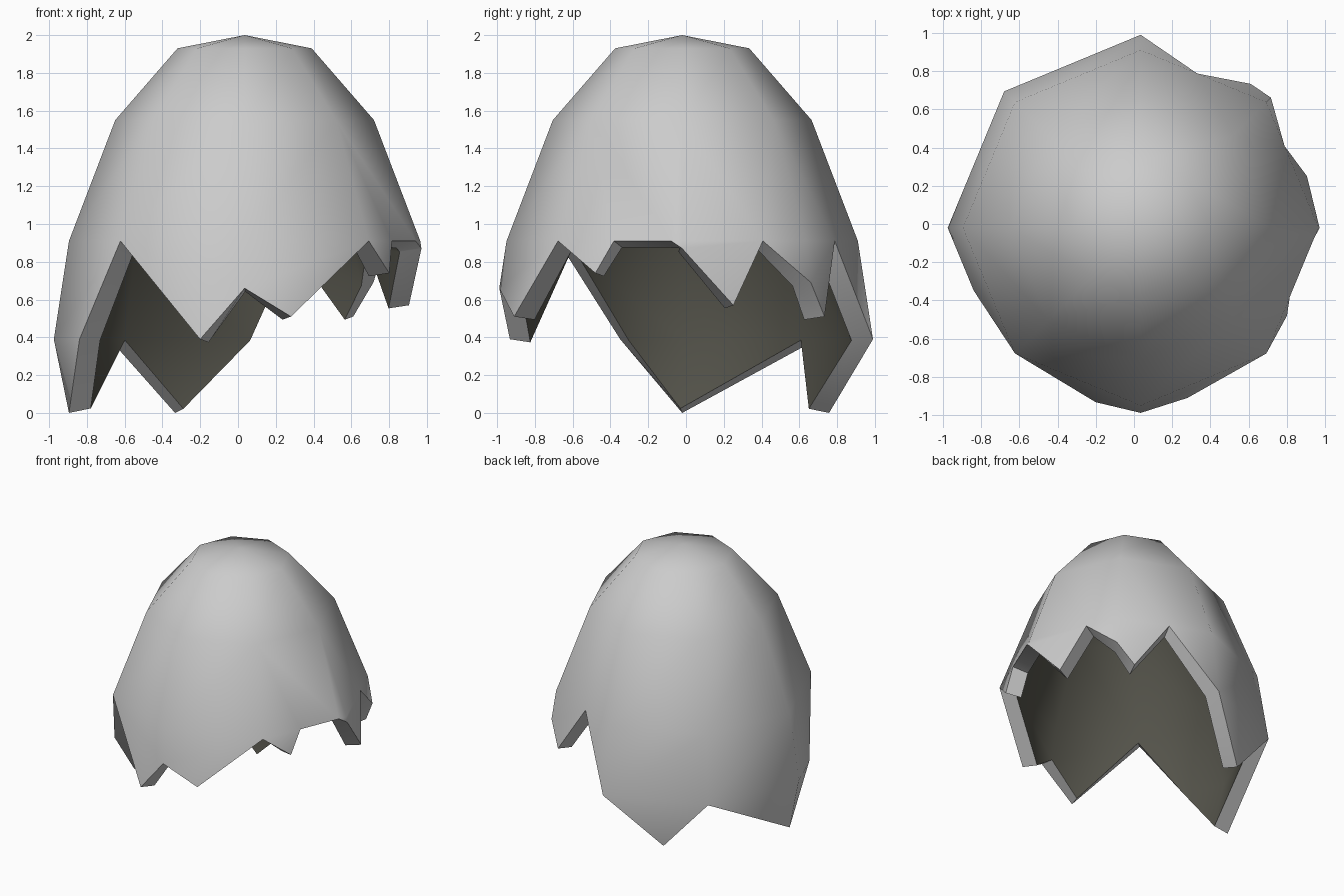
import bpy, bmesh, math

if "Cube" in bpy.data.objects:
    bpy.data.objects.remove(bpy.data.objects["Cube"])

CX, CY = 0.035, -0.02
T, M = 0.91, 0.39          # ring heights of the widest bands
PROFILE = [(0.0, 0.93), (M, 1.01), (T, 0.93), (1.55, 0.685), (1.93, 0.355)]  # z, radius


def radius(z):
    for (z0, r0), (z1, r1) in zip(PROFILE, PROFILE[1:]):
        if z <= z1:
            return r0 + (r1 - r0) * (z - z0) / (z1 - z0)
    return PROFILE[-1][1]


def point(s, z):
    """Point on the eight-sided egg; s counts sides counter-clockwise from +x."""
    k = math.floor(s)
    f = s - k
    a, b = k * math.pi / 4, (k + 1) * math.pi / 4
    r = radius(z)
    return (CX + r * ((1 - f) * math.cos(a) + f * math.cos(b)),
            CY + r * ((1 - f) * math.sin(a) + f * math.sin(b)), z)


bm = bmesh.new()
cache = {}


def vert(s, z):
    key = (round(s % 8, 3), z)
    if key not in cache:
        cache[key] = bm.verts.new(point(s % 8, z))
    return cache[key]


def face(*pts):
    bm.faces.new([vert(*p) for p in pts])


# Dome: two bands and a cap; the lower band takes in the crack tips on its ring
tips = [0.65, 1.55, 7.45, 7.91]
apex = bm.verts.new((CX, CY, 2.0))
for k in range(8):
    low = [k] + [t for t in tips if k < t < k + 1] + [k + 1]
    face(*[(s, T) for s in low], (k + 1, 1.55), (k, 1.55))
    face((k, 1.55), (k + 1, 1.55), (k + 1, 1.93), (k, 1.93))
    bm.faces.new([vert(k, 1.93), vert(k + 1, 1.93), apex])

# Jagged broken edge below the dome, side by side around the egg
face((0, .87), (.39, .57), (.65, T), (0, T))
face((.65, T), (1, .69), (1, T))
face((1, .69), (1.18, .51), (1.55, T), (1, T))
face((1.55, T), (2, M), (2, T))
face((2, M), (3, M), (3, T), (2, T))
face((2, M), (2.56, 0), (3, M))
face((3, M), (4, M), (4, T), (3, T))
face((3, M), (4, 0), (4, M))
face((4, M), (4.46, M), (5, T), (4, T))
face((4, 0), (4.46, M), (4, M))
face((5, T), (5.67, M), (6, .66), (6, T))
face((6, .66), (6.35, .51), (7, T), (6, T))
face((7, T), (7.32, .74), (7.45, T))
face((7.91, T), (8, .87), (8, T))

mesh = bpy.data.meshes.new("broken_eggshell")
bm.to_mesh(mesh)
bm.free()
shell = bpy.data.objects.new("broken_eggshell", mesh)
bpy.context.collection.objects.link(shell)

# Materials: plain outside, dark inside
outer = bpy.data.materials.new("shell_outside")
inner = bpy.data.materials.new("shell_inside")
inner.diffuse_color = (0.09, 0.088, 0.07, 1)
inner.use_nodes = True
inner.node_tree.nodes["Principled BSDF"].inputs["Base Color"].default_value = inner.diffuse_color
mesh.materials.append(outer)
mesh.materials.append(inner)

# Shell thickness
mod = shell.modifiers.new("thickness", 'SOLIDIFY')
mod.thickness = 0.118
mod.offset = -1
mod.material_offset = 1
mod.material_offset_rim = 0
bpy.context.view_layer.objects.active = shell
shell.select_set(True)
bpy.ops.object.modifier_apply(modifier=mod.name)
bpy.ops.object.shade_smooth_by_angle(angle=math.radians(55))
